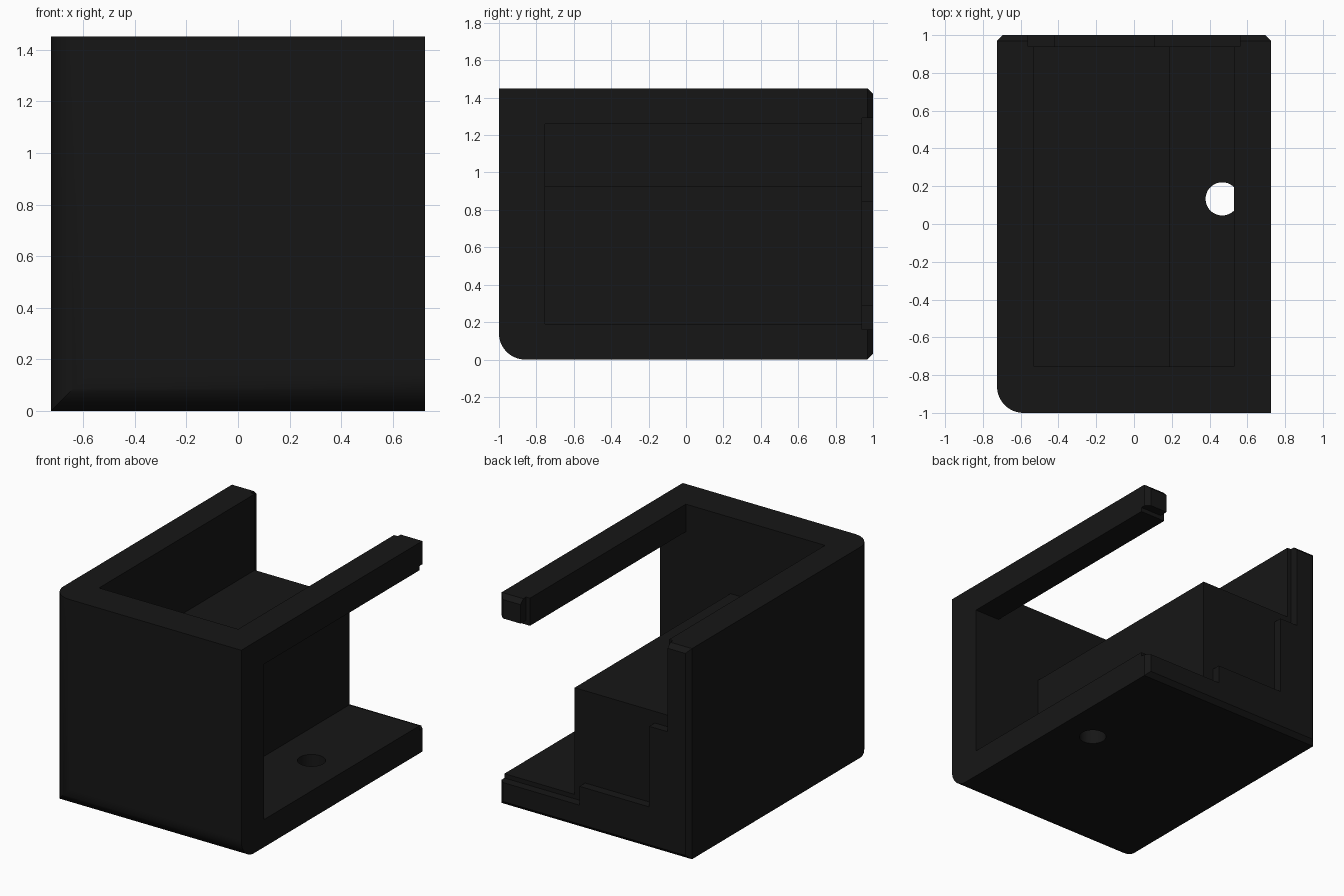
import bpy, bmesh, math
from mathutils import Vector

if "Cube" in bpy.data.objects:
    bpy.data.objects.remove(bpy.data.objects["Cube"])


def prism(name, profile, place, lo, hi):
    """Extrude a 2D profile between lo and hi; place(a, b, t) gives the 3D point."""
    bm = bmesh.new()
    face = bm.faces.new([bm.verts.new(place(a, b, lo)) for a, b in profile])
    shift = Vector(place(0, 0, hi)) - Vector(place(0, 0, lo))
    new = bmesh.ops.extrude_face_region(bm, geom=[face])["geom"]
    bmesh.ops.translate(bm, vec=shift, verts=[v for v in new if isinstance(v, bmesh.types.BMVert)])
    bmesh.ops.recalc_face_normals(bm, faces=bm.faces)
    mesh = bpy.data.meshes.new(name)
    bm.to_mesh(mesh)
    bm.free()
    ob = bpy.data.objects.new(name, mesh)
    bpy.context.collection.objects.link(ob)
    return ob


def along_x(a, b, t): return (t, a, b)
def along_y(a, b, t): return (a, t, b)
def along_z(a, b, t): return (a, b, t)


def arc(cx, cy, r, start, end, n):
    return [(cx + r * math.cos(math.radians(start + (end - start) * i / n)),
             cy + r * math.sin(math.radians(start + (end - start) * i / n))) for i in range(n + 1)]


W, H, R, C = 0.725, 1.45, 0.14, 0.03

# Housing: plan outline with one rounded front corner and chamfered back corners
plan = arc(-W + R, -1 + R, R, 180, 270, 16) + [(W, -1), (W, 1 - C), (W - C, 1), (-W + C, 1), (-W, 1 - C)]
housing = prism("housing", plan, along_z, 0, H)

# Side outline: rounded lower front edge and chamfered back edges
side = arc(-1 + R, R, R, 180, 270, 16) + [(1 - C, 0), (1, C), (1, H - C), (1 - C, H), (-1, H)]
side_outline = prism("side_outline", side, along_x, -1, 1)

# Interior cavity, leaving the raised block on the left and the rail on the upper right
cavity = prism("cavity_cutter", [(-.53, 2), (-.53, .925), (.19, .925), (.19, .19), (2, .19),
                                 (2, 1.26), (.53, 1.26), (.53, 2)], along_y, -.755, 2)

# Shallow rebate around the back opening, which seats a cover
rebate = prism("rebate_cutter", [(-.56, 2), (-.56, .845), (-.42, .845), (-.42, .29), (.11, .29), (.11, .16),
                                 (2, .16), (2, 1.29), (.56, 1.29), (.56, 2)], along_y, .94, 2)

# Round hole through the floor
hole = prism("hole_cutter", arc(.467, .133, .088, 0, 360, 48)[:-1], along_z, -.5, .5)

for cutter, op in ((side_outline, 'INTERSECT'), (cavity, 'DIFFERENCE'),
                   (rebate, 'DIFFERENCE'), (hole, 'DIFFERENCE')):
    mod = housing.modifiers.new(cutter.name, 'BOOLEAN')
    mod.object, mod.operation, mod.solver = cutter, op, 'EXACT'
    cutter.hide_render = True
    cutter.display_type = 'WIRE'

# Apply the cuts and clear the cutters
bpy.context.view_layer.objects.active = housing
housing.select_set(True)
for mod in list(housing.modifiers):
    bpy.ops.object.modifier_apply(modifier=mod.name)
for cutter in (side_outline, cavity, rebate, hole):
    bpy.data.objects.remove(cutter)
bpy.ops.object.shade_smooth_by_angle(angle=math.radians(30))

# Black plastic
black = bpy.data.materials.new("black_plastic")
black.diffuse_color = (0.008, 0.008, 0.008, 1)
black.use_nodes = True
black.node_tree.nodes["Principled BSDF"].inputs["Base Color"].default_value = black.diffuse_color
housing.data.materials.clear()
housing.data.materials.append(black)
